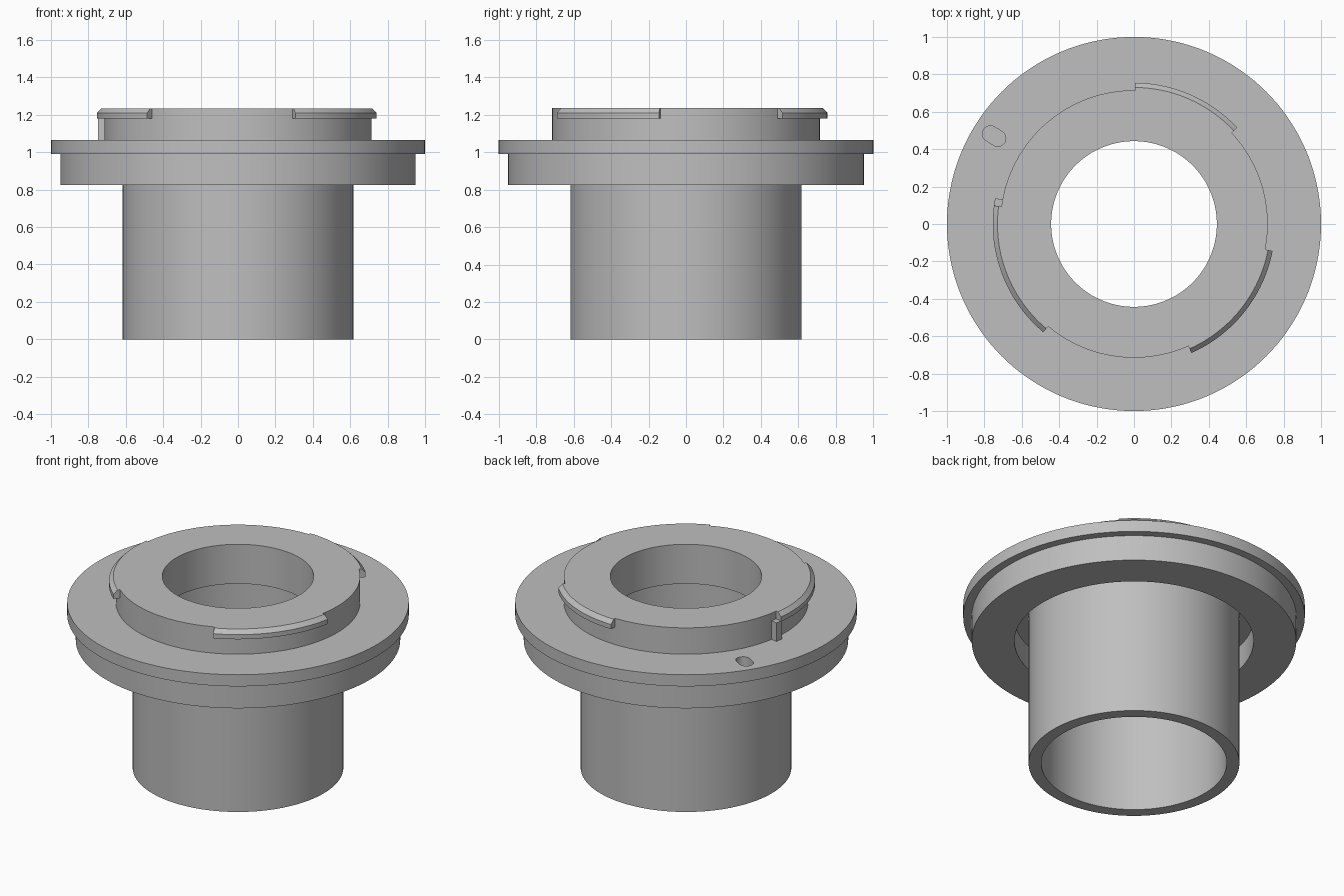
import bpy, bmesh
from math import radians, sin, cos, pi
from mathutils import Matrix, Vector

default = bpy.data.objects.get("Cube")
if default:
    bpy.data.objects.remove(default, do_unlink=True)

grey = bpy.data.materials.new("plain grey")
grey.use_nodes = True
tone = (0.52, 0.52, 0.52, 1)
grey.diffuse_color = tone
grey.node_tree.nodes["Principled BSDF"].inputs["Base Color"].default_value = tone


def finish(name, bm):
    bmesh.ops.recalc_face_normals(bm, faces=bm.faces)
    mesh = bpy.data.meshes.new(name)
    bm.to_mesh(mesh)
    bm.free()
    mesh.materials.append(grey)
    obj = bpy.data.objects.new(name, mesh)
    bpy.context.collection.objects.link(obj)
    return obj


def smooth(obj):
    bpy.ops.object.select_all(action='DESELECT')
    obj.select_set(True)
    bpy.context.view_layer.objects.active = obj
    bpy.ops.object.shade_smooth_by_angle(angle=radians(30))


def sweep(name, profile, start=0, end=360, steps=144):
    """Turn a closed (radius, z) profile about z, capping partial sweeps."""
    bm = bmesh.new()
    full = end - start == 360
    rings = []
    for i in range(steps if full else steps + 1):
        a = radians(start + (end - start) * i / steps)
        rings.append([bm.verts.new((r * cos(a), r * sin(a), z)) for r, z in profile])
    pairs = list(zip(rings, rings[1:]))
    if full:
        pairs.append((rings[-1], rings[0]))
    else:
        bm.faces.new(rings[0])
        bm.faces.new(rings[-1])
    n = len(profile)
    for a, b in pairs:
        for j in range(n):
            k = (j + 1) % n
            bm.faces.new((a[j], a[k], b[k], b[j]))
    return finish(name, bm)


# Turned body: tube, relief groove, stepped flange, collar and stepped bore
TOP, FLANGE_TOP, LEDGE = 1.235, 1.065, 0.98
body = sweep("flanged_body", [
    (0.543, 0), (0.617, 0), (0.617, LEDGE), (0.70, LEDGE), (0.70, 0.825),
    (0.95, 0.825), (0.95, 0.99), (1.0, 0.99), (1.0, FLANGE_TOP),
    (0.715, FLANGE_TOP), (0.715, TOP), (0.443, TOP), (0.443, LEDGE), (0.543, LEDGE)])

# Blind radial slot sunk into the flange
bm = bmesh.new()
outline = []
for i in range(34):
    side = 1 if i < 17 else -1
    a = -pi / 2 + pi * (i - (side < 0)) / 16
    outline.append(bm.verts.new((side * 0.023 + 0.043 * cos(a), 0.043 * sin(a), 0)))
bmesh.ops.remove_doubles(bm, verts=bm.verts, dist=0.0005)
face = bm.faces.new(sorted(bm.verts, key=lambda v: Vector((v.co.x, v.co.y)).angle_signed(Vector((1, 0)))))
grown = bmesh.ops.extrude_face_region(bm, geom=[face])
bmesh.ops.translate(bm, vec=(0, 0, 0.2),
                    verts=[g for g in grown["geom"] if isinstance(g, bmesh.types.BMVert)])
place = Matrix.Translation((-0.748, 0.47, FLANGE_TOP - 0.06)) @ Matrix.Rotation(radians(148), 4, 'Z')
bmesh.ops.transform(bm, matrix=place, verts=bm.verts)
cutter = finish("slot_cutter", bm)
cutter.hide_render = True
bpy.context.view_layer.objects.active = body
cut = body.modifiers.new("slot", 'BOOLEAN')
cut.operation, cut.solver, cut.object = 'DIFFERENCE', 'EXACT', cutter
bpy.ops.object.modifier_apply(modifier=cut.name)
bpy.data.objects.remove(cutter, do_unlink=True)
smooth(body)

# Three chamfered bayonet tabs around the collar rim
tab = [(0.705, 1.18), (0.755, 1.18), (0.755, 1.21), (0.73, TOP), (0.705, TOP)]
for name, start, end in (("back_tab", 43, 89.5), ("right_tab", 172.5, 230), ("left_tab", 294, 349)):
    smooth(sweep(name, tab, start, end if name != "right_tab" else 230, 28))

# Stop post below the end of the right tab
smooth(sweep("stop_post", [(0.705, 1.06), (0.755, 1.06), (0.755, 1.185), (0.705, 1.185)],
             169.5, 173, 4))
